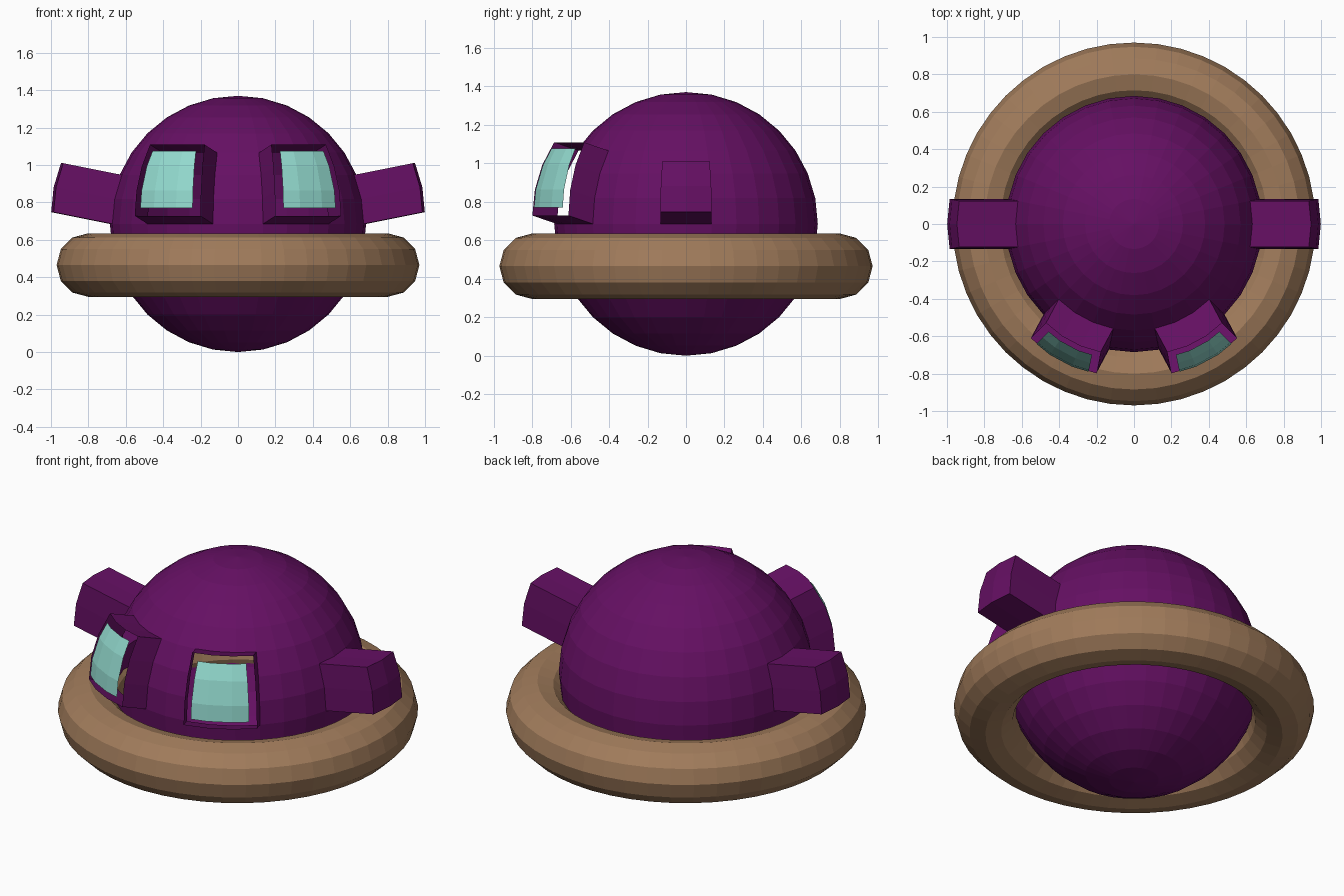
import bpy, bmesh, math
from mathutils import Vector

if "Cube" in bpy.data.objects:
    bpy.data.objects.remove(bpy.data.objects["Cube"])

R, CZ = 0.685, 0.685      # body radius and centre height
STEP = 11.25              # one sphere facet in degrees


def material(name, rgb):
    m = bpy.data.materials.new(name)
    m.diffuse_color = (*rgb, 1)
    m.use_nodes = True
    m.node_tree.nodes["Principled BSDF"].inputs["Base Color"].default_value = m.diffuse_color
    return m


purple = material("purple", (0.130, 0.005, 0.125))
brown = material("brown", (0.355, 0.200, 0.105))
aqua = material("aqua", (0.290, 0.700, 0.620))


def direction(az, el):
    # azimuth is measured from the front (-y) towards +x
    a, e = math.radians(az), math.radians(el)
    return Vector((math.sin(a) * math.cos(e), -math.cos(a) * math.cos(e), math.sin(e)))


def extrude_patch(bm, az, el, half_az, half_el, depth):
    """Push a block of sphere facets out along its middle direction."""
    patch = []
    for f in bm.faces:
        c = f.calc_center_median()
        if abs(c.length - R) > 0.02:
            continue
        fa = math.degrees(math.atan2(c.x, -c.y))
        fe = math.degrees(math.asin(c.z / c.length))
        if abs(fa - az) < half_az and abs(fe - el) < half_el:
            patch.append(f)
    res = bmesh.ops.extrude_face_region(bm, geom=patch)["geom"]
    old = [f for f in patch if f.is_valid]
    if old:
        bmesh.ops.delete(bm, geom=old, context='FACES')
    d = direction(az, el)
    verts = [g for g in res if isinstance(g, bmesh.types.BMVert) and g.is_valid]
    bmesh.ops.translate(bm, verts=verts, vec=d * depth)
    return [g for g in res if isinstance(g, bmesh.types.BMFace) and g.is_valid]


def make_object(bm, name, mat):
    me = bpy.data.meshes.new(name)
    bm.to_mesh(me)
    bm.free()
    me.materials.append(mat)
    ob = bpy.data.objects.new(name, me)
    ob.location.z = CZ
    bpy.context.collection.objects.link(ob)
    return ob


# Round body
bm = bmesh.new()
bmesh.ops.create_uvsphere(bm, u_segments=32, v_segments=16, radius=R)

# Stubby side arms
for s in (-1, 1):
    extrude_patch(bm, s * 90, STEP, STEP, STEP, 0.32)

# Open eye sockets with floating panes
panes = []
for s in (-1, 1):
    cap = extrude_patch(bm, s * 2.5 * STEP, 1.5 * STEP, 1.5 * STEP, 1.5 * STEP, 0.15)
    bm.normal_update()
    rim = bmesh.ops.inset_region(bm, faces=cap, thickness=0.04, use_boundary=True,
                                 use_even_offset=True)["faces"]
    bmesh.ops.delete(bm, geom=rim, context='FACES')
    verts = list({v for f in cap for v in f.verts})
    bmesh.ops.translate(bm, verts=verts, vec=direction(s * 2.5 * STEP, 1.5 * STEP) * 0.008)
    panes += cap

for f in bm.faces:
    f.material_index = 0
for f in panes:
    f.material_index = 1

# Separate the panes from the body
glass = bm.copy()
bmesh.ops.delete(glass, geom=[f for f in glass.faces if f.material_index == 0], context='FACES')
bmesh.ops.delete(bm, geom=[f for f in bm.faces if f.material_index == 1], context='FACES')
for f in glass.faces:
    f.material_index = 0
make_object(bm, "body", purple)
make_object(glass, "eye_panes", aqua)

# Ring around the body
bpy.ops.mesh.primitive_torus_add(major_segments=48, minor_segments=12, major_radius=0.80,
                                 minor_radius=0.17, location=(0, 0, 0.465))
ring = bpy.context.object
ring.name = "ring"
ring.data.materials.append(brown)
for p in ring.data.polygons:
    p.use_smooth = False
